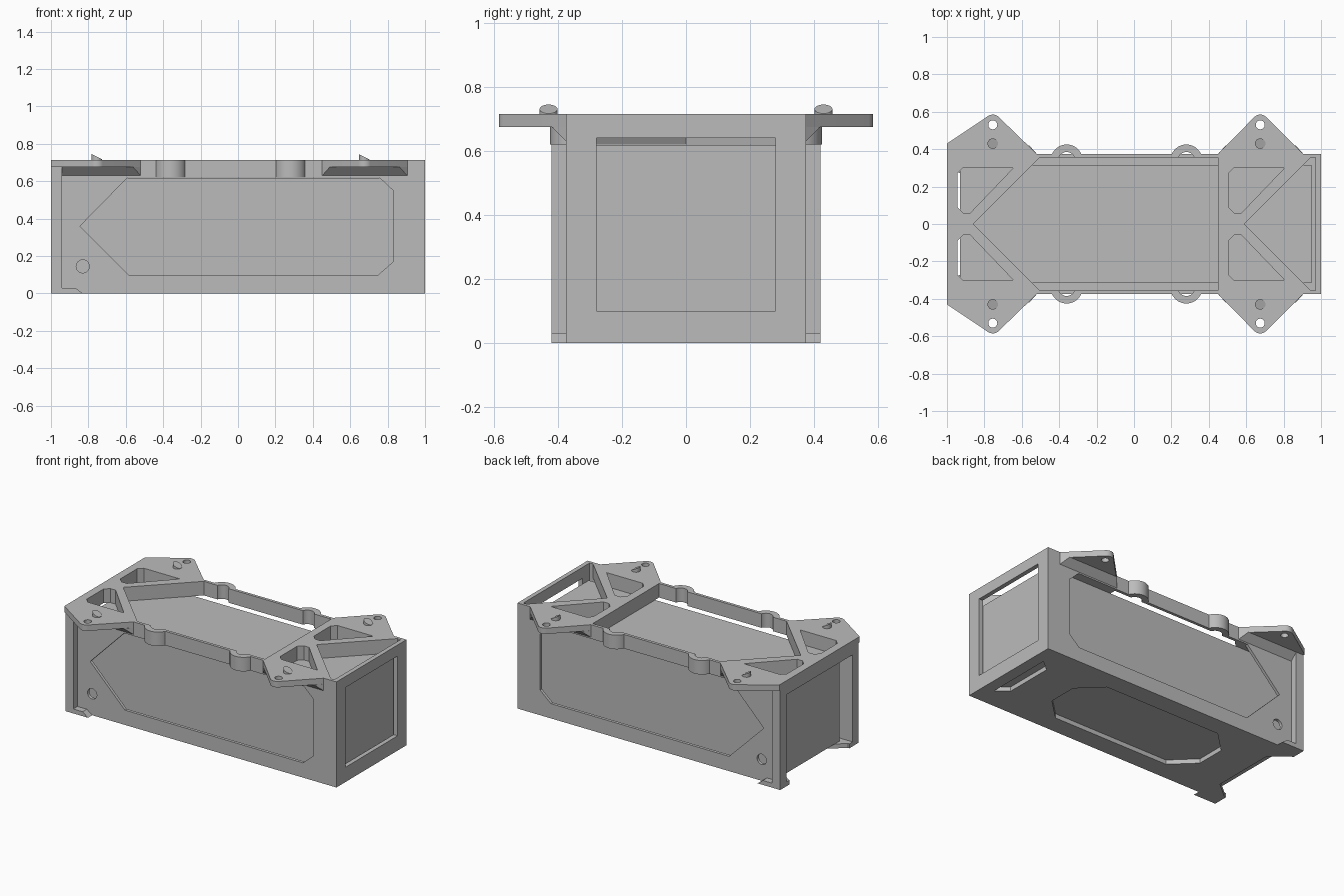
import bpy, bmesh
from math import cos, sin, radians

old = bpy.data.objects.get("Cube")
if old:
    bpy.data.objects.remove(old, do_unlink=True)

grey = bpy.data.materials.new("plain_grey")
grey.use_nodes = True
colour = (0.5, 0.5, 0.5, 1)
grey.diffuse_color = colour
grey.node_tree.nodes["Principled BSDF"].inputs["Base Color"].default_value = colour
parts = []


def finish(name, bm):
    bmesh.ops.recalc_face_normals(bm, faces=bm.faces)
    mesh = bpy.data.meshes.new(name)
    bm.to_mesh(mesh)
    bm.free()
    mesh.materials.append(grey)
    ob = bpy.data.objects.new(name, mesh)
    bpy.context.collection.objects.link(ob)
    parts.append(ob)
    return ob


def prism(name, outline, axis, lo, hi):
    """Extrude a 2D outline along an axis."""
    place = {"x": lambda a, b, t: (t, a, b),
             "y": lambda a, b, t: (a, t, b),
             "z": lambda a, b, t: (a, b, t)}[axis]
    bm = bmesh.new()
    low = [bm.verts.new(place(a, b, lo)) for a, b in outline]
    high = [bm.verts.new(place(a, b, hi)) for a, b in outline]
    bm.faces.new(low)
    bm.faces.new(high)
    for i in range(len(low)):
        j = (i + 1) % len(low)
        bm.faces.new((low[i], low[j], high[j], high[i]))
    return finish(name, bm)


def hull(name, points):
    bm = bmesh.new()
    for p in points:
        bm.verts.new(p)
    bmesh.ops.convex_hull(bm, input=bm.verts[:])
    return finish(name, bm)


def rect(a0, a1, b0, b1):
    return [(a0, b0), (a1, b0), (a1, b1), (a0, b1)]


def arc(a, b, r, start=0, end=345, steps=23):
    angles = [radians(start + (end - start) * i / steps) for i in range(steps + 1)]
    return [(a + r * cos(t), b + r * sin(t)) for t in angles]


def flip(points, s):
    return [(a, b * s) for a, b in points]


def mirrored(half):
    """Close an outline that is symmetric about its first axis."""
    return half + [(a, -b) for a, b in reversed(half) if b]


def cut(targets, outline, axis, lo, hi):
    cutter = prism("cutter", outline, axis, lo, hi)
    cutter.hide_render = True
    for ob in targets:
        mod = ob.modifiers.new("cut", "BOOLEAN")
        mod.operation, mod.solver, mod.object = "DIFFERENCE", "EXACT", cutter
        with bpy.context.temp_override(object=ob, active_object=ob):
            bpy.ops.object.modifier_apply(modifier="cut")
    parts.remove(cutter)
    bpy.data.objects.remove(cutter, do_unlink=True)


HALF, INNER, DECK, TOP = 0.375, 0.355, 0.62, 0.715

# Outer shell, open at the left-hand end of the x axis
shell = prism("outer_shell", rect(-1, 1, -HALF, HALF), "z", 0, DECK)
cut([shell], rect(-1.1, 0.97, -INNER, INNER), "z", 0.03, 0.8)

# Angular side windows and round side holes
side_window = [(-0.845, 0.36), (-0.585, 0.625), (0.75, 0.625), (0.83, 0.55),
               (0.83, 0.17), (0.75, 0.10), (-0.585, 0.10)]
cut([shell], side_window, "y", -0.5, 0.5)
cut([shell], arc(-0.83, 0.145, 0.035), "y", -0.5, 0.5)

# Openings in the bottom plate
octagon = [(0.57, 0.1), (0.42, 0.245), (-0.46, 0.245), (-0.61, 0.1)]
cut([shell], mirrored(octagon), "z", -0.1, 0.1)
cut([shell], mirrored([(0.92, 0.235), (0.84, 0.17)]), "z", -0.1, 0.1)
cut([shell], mirrored([(-1.1, 0.32), (-0.99, 0.32), (-0.87, 0.22)]), "z", -0.1, 0.1)

# Solid block held inside the shell
prism("inner_block", rect(-0.93, 0.95, -0.315, 0.315), "z", 0.032, 0.618)

# Top deck with its pockets
deck = prism("top_deck", rect(-1, 1, -HALF, HALF), "z", DECK, TOP)
cut([deck], mirrored([(-0.86, 0), (-0.505, INNER), (0.45, INNER)]), "z", 0.5, 0.8)
cut([deck], mirrored([(0.59, 0), (0.945, INNER), (0.97, INNER)]), "z", 0.5, 0.8)
pocket = [(0, 0.27), (0.03, 0.30), (0.30, 0.30), (0.07, 0.06), (0.03, 0.06), (0, 0.09)]
for x0 in (-0.945, 0.505):
    for s in (1, -1):
        cut([deck], flip([(x0 + a, b) for a, b in pocket], s), "z", 0.5, 0.8)

# Window in the closed end
cut([shell, deck], rect(-0.28, 0.28, 0.10, 0.64), "x", 0.9, 1.1)

for s, side in ((1, "left"), (-1, "right")):
    # Hollow rounded bumps on the deck wall
    for x, pos in ((-0.36, "rear"), (0.28, "front")):
        bump = prism(f"{side}_{pos}_bump", flip(arc(x, 0.34, 0.085, 24.3, 155.7), s),
                     "z", DECK, TOP)
        cut([deck, bump], flip(arc(x, 0.34, 0.045), s), "z", 0.5, 0.8)

    # Mounting ears: outline, hole, sloped support and slanted peg
    ears = (
        ("rear", -0.755, [(-0.52, HALF)] + arc(-0.755, 0.54, 0.045, 45, 124, 8)
         + [(-1, 0.43), (-1, HALF)], (-0.94, -0.52, -0.94, -0.56)),
        ("front", 0.675, [(0.905, HALF)] + arc(0.675, 0.54, 0.045, 45, 135, 8)
         + [(0.45, HALF)], (0.45, 0.905, 0.49, 0.865)),
    )
    for pos, x, outline, (w0, w1, t0, t1) in ears:
        ear = prism(f"{side}_{pos}_ear", flip(outline, s), "z", 0.675, TOP)
        cut([ear], flip(arc(x, 0.53, 0.024), s), "z", 0.6, 0.8)
        hull(f"{side}_{pos}_ear_support",
             [(a, s * HALF, z) for a in (w0, w1) for z in (0.63, 0.675)]
             + [(a, s * 0.42, 0.675) for a in (t0, t1)])
        peg = prism(f"{side}_{pos}_peg", flip(arc(x, 0.43, 0.028), s), "z", 0.70, 0.745)
        for v in peg.data.vertices:
            if v.co.z > 0.72:
                v.co.z = 0.745 - 0.5 * max(0, v.co.x - x + 0.028)

    # End post with its foot
    y0, y1 = sorted((s * HALF, s * 0.42))
    prism(f"{side}_end_post", rect(-1, -0.94, y0, y1), "z", 0, 0.675)
    prism(f"{side}_end_foot", [(-0.94, 0), (-0.83, 0), (-0.87, 0.03), (-0.94, 0.03)],
          "y", y0, y1)

# Smooth the curved walls and keep the edges crisp
bpy.ops.object.select_all(action="DESELECT")
for ob in parts:
    ob.select_set(True)
bpy.context.view_layer.objects.active = shell
bpy.ops.object.shade_smooth_by_angle(angle=radians(30))
